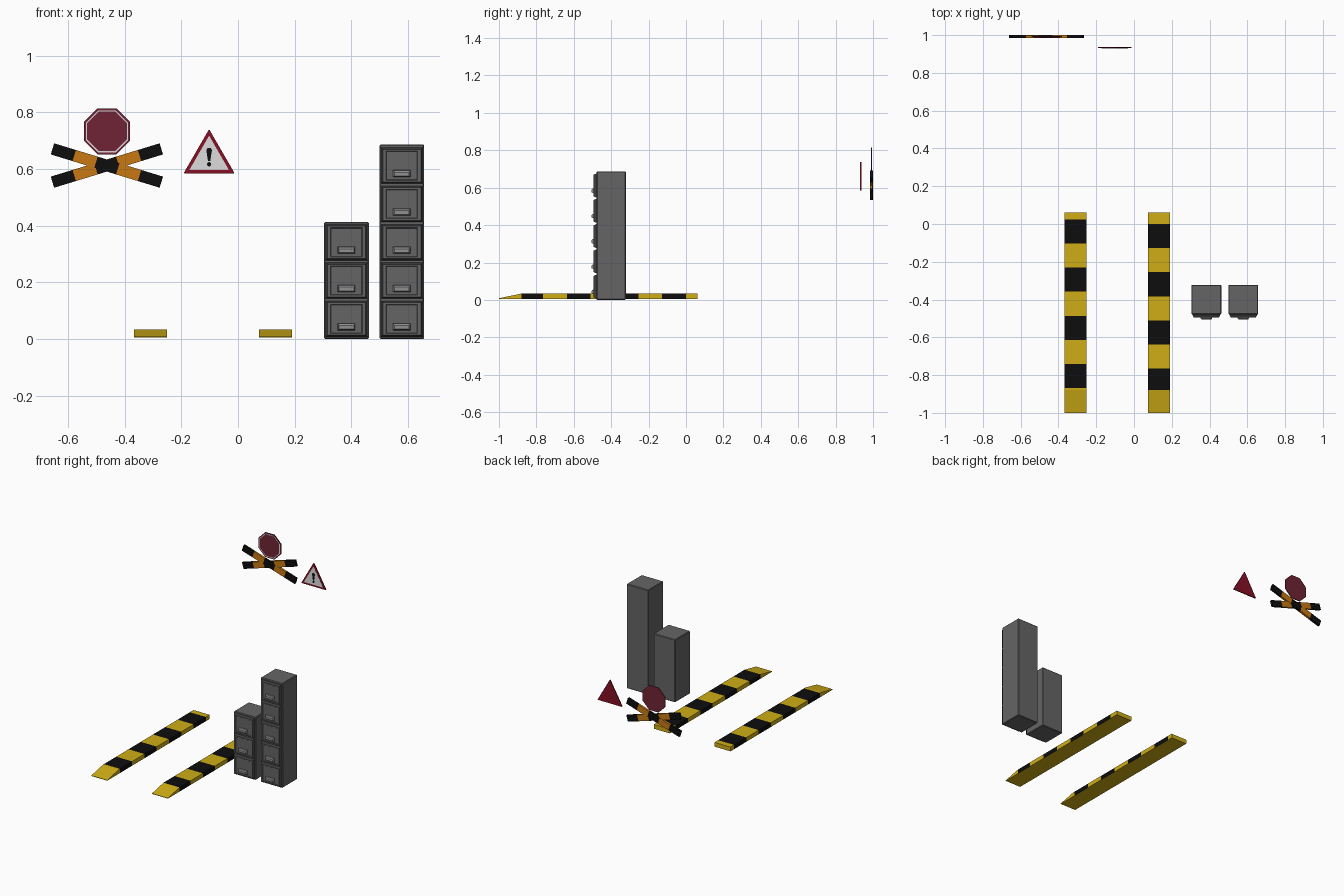
import bpy, bmesh
from math import sin, cos, pi, radians
from mathutils import Matrix, Vector

if "Cube" in bpy.data.objects:
    bpy.data.objects.remove(bpy.data.objects["Cube"], do_unlink=True)


def material(name, r, g, b):
    m = bpy.data.materials.new(name)
    m.use_nodes = True
    m.diffuse_color = (r, g, b, 1)
    m.node_tree.nodes["Principled BSDF"].inputs["Base Color"].default_value = (r, g, b, 1)
    return m


YELLOW = material("hazard yellow", 0.62, 0.42, 0.008)
BLACK = material("black", 0.004, 0.004, 0.004)
ORANGE = material("orange", 0.58, 0.19, 0.006)
MAROON = material("maroon", 0.16, 0.017, 0.036)
RED = material("warning red", 0.24, 0.005, 0.018)
WHITE = material("sign white", 0.72, 0.72, 0.72)
GREY = material("cabinet grey", 0.13, 0.13, 0.13)
DARK = material("drawer edge grey", 0.05, 0.05, 0.05)
LIGHT = material("handle grey", 0.28, 0.28, 0.28)


def finish(name, bm, *mats):
    bmesh.ops.recalc_face_normals(bm, faces=bm.faces[:])
    mesh = bpy.data.meshes.new(name)
    bm.to_mesh(mesh)
    bm.free()
    for m in mats:
        mesh.materials.append(m)
    ob = bpy.data.objects.new(name, mesh)
    bpy.context.collection.objects.link(ob)
    return ob


def loft(name, rings, *mats, pick=None):
    """Skin a row of equal rings; pick(i) gives the material of band i."""
    bm = bmesh.new()
    loops = [[bm.verts.new(p) for p in ring] for ring in rings]
    n = len(loops[0])
    for i, (a, b) in enumerate(zip(loops, loops[1:])):
        for k in range(n):
            j = (k + 1) % n
            f = bm.faces.new((a[k], a[j], b[j], b[k]))
            f.material_index = pick(i) if pick else 0
    bm.faces.new(loops[0])
    last = bm.faces.new(loops[-1])
    if pick:
        last.material_index = pick(len(rings) - 1)
    return finish(name, bm, *mats)


def plate(name, outline, y0, y1, mat):
    """Flat upright plate from an (x, z) outline."""
    return loft(name, [[(x, y, z) for x, z in outline] for y in (y0, y1)], mat)


def rect(cx, cz, w, h, y):
    return [(cx + sx * w / 2, y, cz + sz * h / 2)
            for sx, sz in ((-1, -1), (1, -1), (1, 1), (-1, 1))]


# Striped wheel ramps
def ramp(name, x0, x1, first):
    z0, top, slope, back = 0.006, 0.034, -0.88, 0.062
    cuts = [first - 0.1275 * k for k in range(8)]
    cuts[-1] = max(cuts[-1], slope)
    ys = [back] + cuts
    if ys[-1] > slope:
        ys.append(slope)
    ys.append(-1.0)
    rings = []
    for y in ys:
        h = top if y > -1 else z0 + 0.003
        rings.append([(x0, y, z0), (x1, y, z0), (x1, y, h), (x0, y, h)])
    ob = loft(name, rings, YELLOW, BLACK, pick=lambda i: i % 2 if i < 8 else 0)
    for f in ob.data.polygons:
        if f.normal.z < -0.9:
            f.material_index = 0


ramp("left_ramp", 0.074, 0.190, 0.0)
ramp("right_ramp", -0.367, -0.251, 0.024)


# Filing cabinets
def cabinet(name, cx, drawers, height):
    w, front, back = 0.158, -0.478, -0.322
    bm = bmesh.new()
    size = Matrix.Diagonal((w, back - front, height, 1))
    place = Matrix.Translation((cx, (front + back) / 2, height / 2))
    bmesh.ops.create_cube(bm, size=1, matrix=place @ size)
    body = finish(name + "_body", bm, GREY)
    bev = body.modifiers.new("Bevel", "BEVEL")
    bev.width, bev.segments = 0.004, 1
    for k in range(drawers):
        z = 0.071 + 0.1352 * k
        # Sloped drawer front with a shallow sunken panel
        rings = [rect(cx, z, 0.148, 0.127, front + 0.003),
                 rect(cx, z, 0.148, 0.127, front - 0.003),
                 rect(cx, z, 0.134, 0.115, front - 0.016),
                 rect(cx, z, 0.112, 0.103, front - 0.016),
                 rect(cx, z, 0.108, 0.099, front - 0.013)]
        loft(f"{name}_drawer_{k + 1}", rings, GREY, DARK,
             pick=lambda i: 1 if i < 2 else 0)
        # Pull handle, thinner at its outer edge
        hz = z - 0.028
        loft(f"{name}_handle_{k + 1}",
             [rect(cx, hz, 0.062, 0.025, front - 0.012),
              rect(cx, hz, 0.060, 0.022, front - 0.022),
              rect(cx, hz - 0.002, 0.052, 0.013, front - 0.027)], LIGHT)


cabinet("short_cabinet", 0.383, 3, 0.413)
cabinet("tall_cabinet", 0.5785, 5, 0.687)


# Crossed barrier boards
def board(name, tilt, y0, y1):
    half, h = 0.201, 0.0205
    rings = [[(-half + 2 * half * i / 5, y, z)
              for y, z in ((y0, -h), (y1, -h), (y1, h), (y0, h))] for i in range(6)]
    ob = loft(name, rings, BLACK, ORANGE, pick=lambda i: i % 2 if i < 5 else 0)
    ob.data.transform(Matrix.Translation((-0.463, 0, 0.6125)) @ Matrix.Rotation(tilt, 4, "Y"))


board("barrier_board_falling", radians(17), 0.984, 0.998)
board("barrier_board_rising", radians(-17), 0.985, 1.0)


# Octagonal sign
def octagon(apothem):
    r = apothem / cos(pi / 8)
    return [(-0.4625 + r * cos(pi / 8 + k * pi / 4), 0.733 + r * sin(pi / 8 + k * pi / 4))
            for k in range(8)]


plate("octagon_sign", octagon(0.081), 0.990, 0.995, MAROON)
plate("octagon_border", octagon(0.0745), 0.989, 0.991, WHITE)
plate("octagon_face", octagon(0.070), 0.988, 0.990, MAROON)


# Triangular warning sign with clipped corners
def triangle(inradius, clip):
    pts = []
    corners = [Vector((2 * inradius * cos(a), 2 * inradius * sin(a)))
               for a in (radians(90 + 120 * k) for k in range(3))]
    for k, c in enumerate(corners):
        for other in (corners[k - 1], corners[(k + 1) % 3]):
            p = c + (other - c).normalized() * clip
            pts.append((p.x - 0.102, p.y + 0.637))
    return pts


plate("triangle_sign", triangle(0.052, 0.003), 0.931, 0.937, RED)
plate("triangle_face", triangle(0.0405, 0.002), 0.930, 0.932, WHITE)
mark = [(-0.004, 0.628), (0.004, 0.628), (0.010, 0.667), (0.006, 0.674),
        (-0.006, 0.674), (-0.010, 0.667)]
plate("warning_mark", [(x - 0.102, z) for x, z in mark], 0.929, 0.931, BLACK)
dot = [(-0.102 + 0.0075 * cos(k * pi / 5), 0.617 + 0.0075 * sin(k * pi / 5)) for k in range(10)]
plate("warning_dot", dot, 0.929, 0.931, BLACK)
